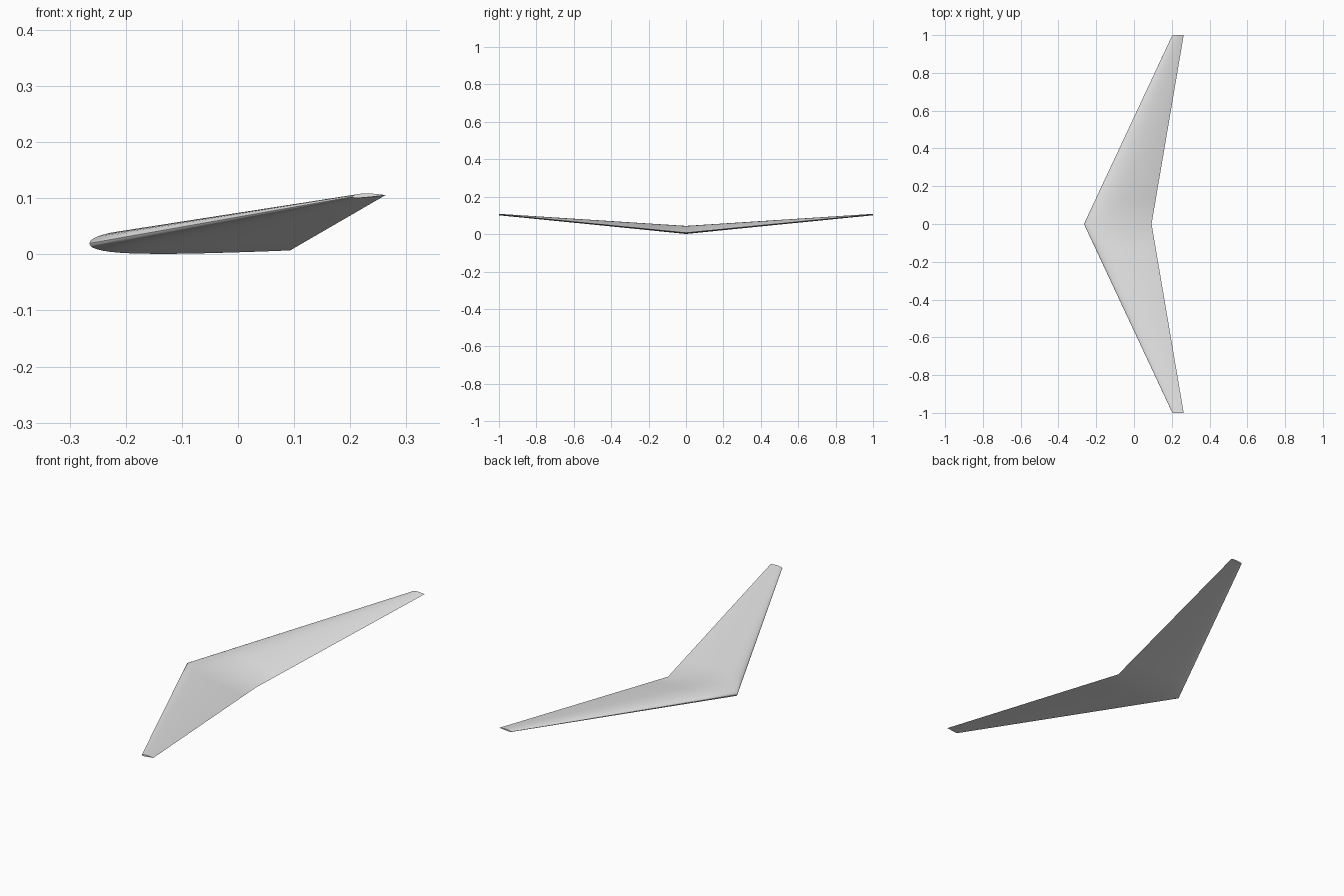
import bpy, bmesh, math

if "Cube" in bpy.data.objects:
    bpy.data.objects.remove(bpy.data.objects["Cube"])

N = 24      # steps along each side of the airfoil
SPAN = 8    # spanwise sections per half wing


def airfoil():
    """Closed cambered profile on a unit chord: top from tail to nose, then the underside."""
    m, p, t = 0.02, 0.4, 0.12

    def point(u, side):
        half = 5 * t * (0.2969 * math.sqrt(u) - 0.126 * u - 0.3516 * u**2
                        + 0.2843 * u**3 - 0.1036 * u**4)
        if u < p:
            camber = m / p**2 * (2 * p * u - u * u)
        else:
            camber = m / (1 - p)**2 * (1 - 2 * p + 2 * p * u - u * u)
        return u, camber + side * half

    us = [(1 - math.cos(math.pi * i / N)) / 2 for i in range(N + 1)]
    return [point(u, 1) for u in reversed(us)] + [point(u, -1) for u in us[1:-1]]


PROFILE = airfoil()
# Leading x, leading z, trailing x, trailing z
ROOT = (-0.265, 0.0195, 0.093, 0.007)
TIP = (0.203, 0.1025, 0.263, 0.1055)


def section(bm, y):
    """One ring of the wing, tapered, swept, raised and twisted towards the tip."""
    lx, lz, tx, tz = (a + (b - a) * abs(y) for a, b in zip(ROOT, TIP))
    dx, dz = tx - lx, tz - lz
    return [bm.verts.new((lx + u * dx - w * dz, y, lz + u * dz + w * dx))
            for u, w in PROFILE]


# Skin lofted from tip to tip
bm = bmesh.new()
rings = [section(bm, i / SPAN) for i in range(-SPAN, SPAN + 1)]
count = len(PROFILE)
for a, b in zip(rings, rings[1:]):
    for i in range(count):
        j = (i + 1) % count
        bm.faces.new((a[i], a[j], b[j], b[i]))

# Flat tip caps
bm.faces.new(rings[0])
bm.faces.new(rings[-1])
bmesh.ops.recalc_face_normals(bm, faces=bm.faces)

mesh = bpy.data.meshes.new("wing")
bm.to_mesh(mesh)
bm.free()
wing = bpy.data.objects.new("wing", mesh)
bpy.context.collection.objects.link(wing)

grey = bpy.data.materials.new("light grey")
grey.diffuse_color = (0.8, 0.8, 0.8, 1)
grey.use_nodes = True
grey.node_tree.nodes["Principled BSDF"].inputs["Base Color"].default_value = grey.diffuse_color
mesh.materials.append(grey)

# Smooth skin with crisp tips and trailing edge
bpy.context.view_layer.objects.active = wing
wing.select_set(True)
bpy.ops.object.shade_smooth_by_angle(angle=math.radians(35))
